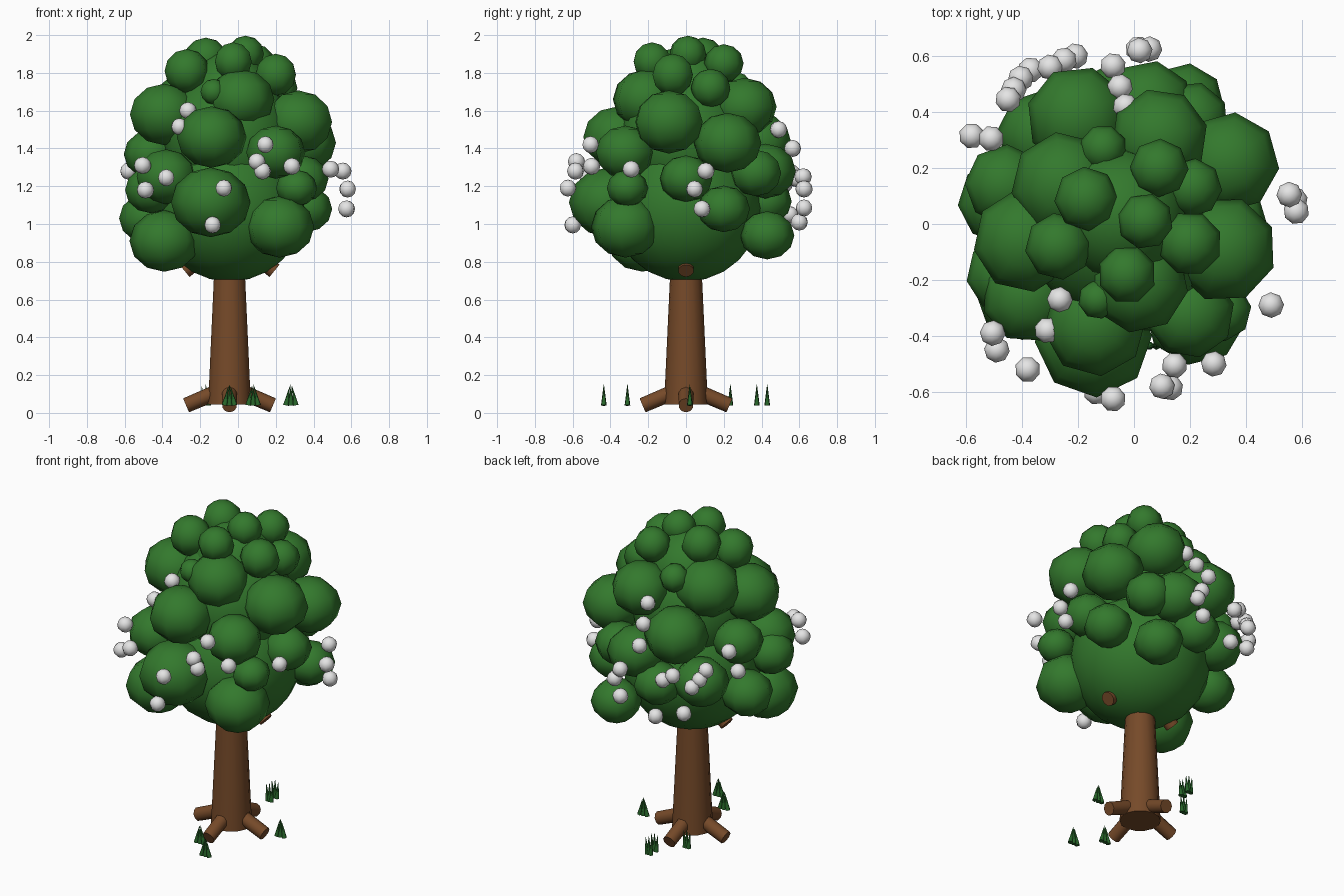
import bpy, bmesh, math, random
from mathutils import Vector, Matrix

random.seed(4)
CX = -0.045  # trunk axis


def material(name, rgb):
    m = bpy.data.materials.new(name)
    m.diffuse_color = (*rgb, 1)
    return m


BARK = material("bark brown", (0.18, 0.068, 0.022))
LEAF = material("leaf green", (0.033, 0.19, 0.026))
GRASS = material("grass green", (0.020, 0.13, 0.022))
WHITE = material("blossom white", (0.78, 0.78, 0.78))


def finish(bm, name, mat, smooth_angle):
    me = bpy.data.meshes.new(name)
    bm.to_mesh(me)
    bm.free()
    me.materials.append(mat)
    ob = bpy.data.objects.new(name, me)
    bpy.context.collection.objects.link(ob)
    bpy.ops.object.select_all(action='DESELECT')
    ob.select_set(True)
    bpy.context.view_layer.objects.active = ob
    bpy.ops.object.shade_smooth_by_angle(angle=math.radians(smooth_angle))
    return ob


def ball(bm, pos, r, rz, segs=8, rings=6):
    mat = (Matrix.Translation(pos) @ Matrix.Rotation(random.uniform(0, 0.8), 4, 'Z')
           @ Matrix.Diagonal((r, r, rz, 1)))
    bmesh.ops.create_uvsphere(bm, u_segments=segs, v_segments=rings, radius=1, matrix=mat)


def rod(bm, a, b, r1, r2, segs=10):
    a, b = Vector(a), Vector(b)
    d = b - a
    mat = Matrix.Translation((a + b) / 2) @ d.to_track_quat('Z', 'Y').to_matrix().to_4x4()
    bmesh.ops.create_cone(bm, cap_ends=True, segments=segs, radius1=r1, radius2=r2,
                          depth=d.length, matrix=mat)


# trunk
bm = bmesh.new()
rod(bm, (CX, 0, 0.045), (CX, 0, 0.95), 0.116, 0.074, 14)
finish(bm, "trunk", BARK, 40)

# four roots sloping down from the trunk
bm = bmesh.new()
for i in range(4):
    dx, dy = math.cos(i * math.pi / 2), math.sin(i * math.pi / 2)
    rod(bm, (CX + dx * 0.03, dy * 0.03, 0.125), (CX + dx * 0.23, dy * 0.23, 0.04), 0.042, 0.04)
finish(bm, "roots", BARK, 40)

# two branch stubs under the crown
bm = bmesh.new()
for s in (-1, 1):
    rod(bm, (CX + s * 0.02, 0, 0.93), (CX + s * 0.238, 0, 0.752), 0.042, 0.042)
finish(bm, "branches", BARK, 40)

# crown core
bm = bmesh.new()
ball(bm, (CX, 0, 1.085), 0.40, 0.39, 20, 12)
ball(bm, (CX, 0, 1.45), 0.35, 0.36, 16, 10)
ball(bm, (CX, 0.03, 1.66), 0.24, 0.25, 16, 10)
finish(bm, "crown_core", LEAF, 60)

# leaf clumps: x, y, z, radius
CLUMPS = [
    (-.14, -.36, 1.46, .185), (-.145, -.41, 1.115, .21), (-.38, -.26, 1.25, .165),
    (-.39, -.23, .91, .185), (.22, -.32, .985, .185), (.015, -.21, 1.66, .18),
    (-.39, -.06, 1.58, .185), (.32, -.09, 1.54, .19), (.20, -.32, 1.38, .16),
    (.31, -.31, 1.19, .11), (-.48, .08, 1.03, .15), (-.46, -.18, 1.18, .14),
    (-.46, .14, 1.37, .145), (.34, .22, 1.43, .18), (.18, .43, .94, .145),
    (.36, .20, 1.08, .14), (-.25, .14, 1.65, .19), (.09, .31, 1.62, .175),
    (-.20, .38, 1.43, .185), (.05, .42, 1.28, .165), (.34, 0, 1.24, .14),
    (-.33, .32, 1.15, .16), (-.10, .42, 1.12, .14), (.20, .37, 1.27, .14),
]
TOP = [
    (.04, .01, 1.90, .10), (-.025, -.18, 1.86, .105), (-.27, -.08, 1.81, .12),
    (.20, -.07, 1.79, .115), (-.17, .09, 1.875, .115), (.09, .20, 1.85, .105),
    (.21, .13, 1.72, .105), (-.11, .27, 1.72, .085), (-.13, -.27, 1.70, .07),
]
bm = bmesh.new()
for x, y, z, r in CLUMPS:
    ball(bm, (x, y, z), r, r * 0.88)
finish(bm, "leaf_clumps", LEAF, 60)
bm = bmesh.new()
for x, y, z, r in TOP:
    ball(bm, (x, y, z), r, r * 0.97)
finish(bm, "top_leaf_clumps", LEAF, 60)

# blossoms on the front and the sides
FRONT = [
    (-.265, -.27, 1.6), (-.31, -.38, 1.515), (-.505, -.39, 1.31), (-.49, -.45, 1.18),
    (-.38, -.52, 1.245), (-.075, -.625, 1.19), (-.135, -.6, .995), (.145, -.505, 1.42),
    (.1, -.58, 1.33), (.13, -.585, 1.28), (.285, -.5, 1.305), (.49, -.29, 1.29),
    (.555, .105, 1.28), (.58, .045, 1.185), (.575, .085, 1.08), (-.58, .315, 1.28),
    (-.51, .305, 1.38),
]
# blossoms on the back
BACK = [
    (-.45, .445, 1.3), (-.43, .48, 1.25), (-.405, .52, 1.21), (-.37, .55, 1.05),
    (-.3, .56, 1.27), (-.25, .585, 1.24), (-.21, .6, 1.01), (-.075, .565, 1.4),
    (-.05, .49, 1.5), (-.03, .42, 1.6), (.015, .625, 1.085), (.055, .625, 1.185),
    (.02, .62, 1.25),
]
for name, spots in (("front_blossoms", FRONT), ("back_blossoms", BACK)):
    bm = bmesh.new()
    for p in spots:
        ball(bm, p, 0.046, 0.045)
    finish(bm, name, WHITE, 60)

# grass tufts: three blades each, closing or opening towards the tips
bm = bmesh.new()
TUFTS = [(-.045, -.31, 0), (.08, -.435, 0), (.28, .02, 0),
         (-.17, .235, 1), (-.045, .375, 1), (-.045, .43, 1)]
for x, y, opening in TUFTS:
    low, high = (.012, .022) if opening else (.026, .006)
    for k in (-1, 0, 1):
        rod(bm, (x + k * low, y, .04), (x + k * high, y, .15 - abs(k) * .01), .015, .001, 6)
finish(bm, "grass_tufts", GRASS, 60)
